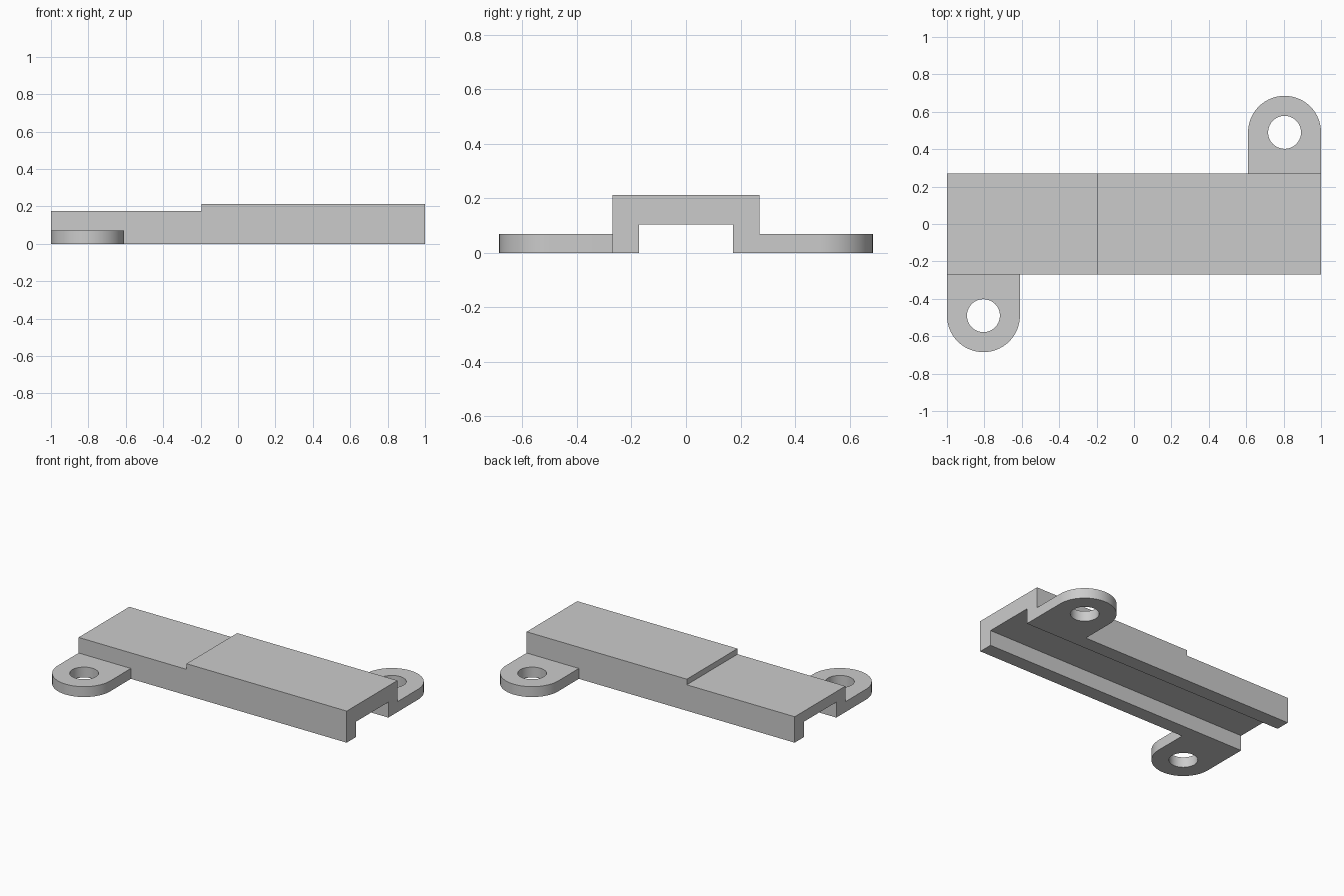
import bpy, bmesh, math
from mathutils import Vector

if "Cube" in bpy.data.objects:
    bpy.data.objects.remove(bpy.data.objects["Cube"])

LENGTH, HALF_W = 2.0, 0.27
TAB_R, TAB_Y, TAB_H = 0.195, 0.49, 0.07

grey = bpy.data.materials.new("plain_grey")
grey.use_nodes = True
grey.diffuse_color = (0.6, 0.6, 0.6, 1)
grey.node_tree.nodes["Principled BSDF"].inputs["Base Color"].default_value = (0.6, 0.6, 0.6, 1)


def prism(name, points, direction):
    """Solid made by extruding a flat outline along a direction."""
    bm = bmesh.new()
    face = bm.faces.new([bm.verts.new(p) for p in points])
    ext = bmesh.ops.extrude_face_region(bm, geom=[face], use_keep_orig=True)
    moved = [v for v in ext["geom"] if isinstance(v, bmesh.types.BMVert)]
    bmesh.ops.translate(bm, verts=moved, vec=Vector(direction))
    bmesh.ops.recalc_face_normals(bm, faces=bm.faces[:])
    mesh = bpy.data.meshes.new(name)
    bm.to_mesh(mesh)
    bm.free()
    mesh.materials.append(grey)
    obj = bpy.data.objects.new(name, mesh)
    bpy.context.collection.objects.link(obj)
    return obj


def activate(obj):
    bpy.ops.object.select_all(action="DESELECT")
    obj.select_set(True)
    bpy.context.view_layer.objects.active = obj


def cut(obj, cutter):
    """Subtract the cutter, then discard it."""
    mod = obj.modifiers.new("cut", "BOOLEAN")
    mod.operation = "DIFFERENCE"
    mod.solver = "EXACT"
    mod.object = cutter
    activate(obj)
    bpy.ops.object.modifier_apply(modifier=mod.name)
    bpy.data.objects.remove(cutter)


def arc(cx, cy, z, radius, start, end, steps):
    angles = [start + (end - start) * i / steps for i in range(steps + 1)]
    return [(cx + radius * math.cos(a), cy + radius * math.sin(a), z) for a in angles]


# Stepped cover with an open channel along its underside
side = [(-1, 0), (1, 0), (1, 0.213), (-0.195, 0.213), (-0.195, 0.175), (-1, 0.175)]
cover = prism("channel_cover", [(x, -HALF_W, z) for x, z in side], (0, 2 * HALF_W, 0))
channel = [(-0.173, -0.1), (0.173, -0.1), (0.173, 0.104), (-0.173, 0.104)]
cut(cover, prism("channel_cutter", [(-1.1, y, z) for y, z in channel], (LENGTH + 0.2, 0, 0)))

# Rounded mounting tabs at opposite corners, each with a screw hole
for name, s in (("back_left_tab", 1), ("front_right_tab", -1)):
    cx, cy = s * (1 - TAB_R), s * TAB_Y
    turn = 0 if s > 0 else math.pi
    outline = [(s * (1 - 2 * TAB_R), s * HALF_W, 0), (s, s * HALF_W, 0)]
    outline += arc(cx, cy, 0, TAB_R, turn, turn + math.pi, 48)
    tab = prism(name, outline, (0, 0, TAB_H))
    hole = arc(cx, cy, -0.1, 0.088, 0, 2 * math.pi, 64)[:-1]
    cut(tab, prism("hole_cutter", hole, (0, 0, 0.3)))
    activate(tab)
    bpy.ops.object.shade_smooth_by_angle(angle=math.radians(30))
